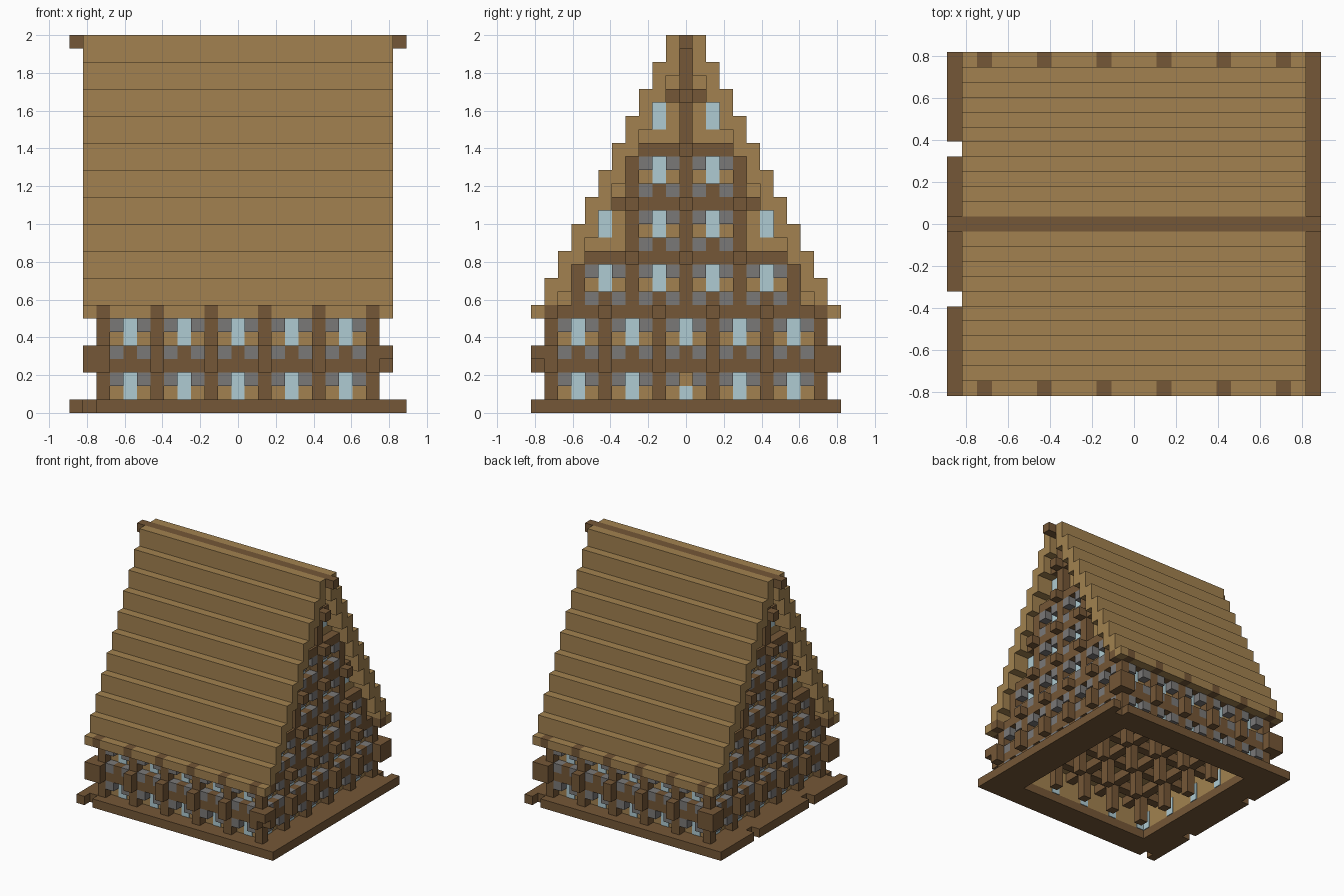
import bpy, bmesh

cube = bpy.data.objects.get("Cube")
if cube:
    bpy.data.objects.remove(cube, do_unlink=True)

U = 2 / 28          # one block


def material(name, rgb):
    m = bpy.data.materials.new(name)
    m.use_nodes = True
    m.diffuse_color = (*rgb, 1)
    m.node_tree.nodes["Principled BSDF"].inputs["Base Color"].default_value = (*rgb, 1)
    return m


TAN = material("light_wood", (0.36, 0.222, 0.08))
BROWN = material("dark_wood", (0.178, 0.096, 0.038))
GREY = material("stone", (0.195, 0.19, 0.187))
GLASS = material("pale_glass", (0.43, 0.6, 0.65))

parts = {}


def box(part, mat, xs, ys, zs, pad=(0, 0)):
    """Add a block spanning inclusive block indices; pad thickens x and y."""
    bm = parts.setdefault(part, (bmesh.new(), mat))[0]
    lo = [min(xs) - .5 - pad[0], min(ys) - .5 - pad[1], min(zs)]
    hi = [max(xs) + .5 + pad[0], max(ys) + .5 + pad[1], max(zs) + 1]
    for v in bmesh.ops.create_cube(bm, size=1)["verts"]:
        v.co = [U * (hi[i] if v.co[i] > 0 else lo[i]) for i in range(3)]


class Side:
    """One wall, addressed by position along it, depth outwards and height."""

    def __init__(self, name, gable, sign):
        self.name, self.gable, self.sign = name, gable, sign

    def put(self, part, mat, along, depth, zs, pad=0):
        out = [self.sign * depth]
        if self.gable:
            box(f"{self.name}_{part}", mat, out, along, zs, (pad, 0))
        else:
            box(f"{self.name}_{part}", mat, along, out, zs, (0, pad))

    def window(self, c, z, sill=True, stones=True, tall=True):
        self.put("window_glass", GLASS, [c], 9, [z, z + 1 if tall else z], .08)
        for a in (c - 1, c + 1):
            if stones:
                self.put("corner_stones", GREY, [a], 10, [z + 1])
            if sill:
                self.put("corner_stones", GREY, [a], 10, [z - 1])
        if sill:
            self.put("window_sills", BROWN, [c], 10, [z - 1])


LOWER_POSTS = (-10, -6, -2, 2, 6, 10)
LOWER_WINDOWS = (-8, -4, 0, 4, 8)

sides = [Side("front", False, -1), Side("back", False, 1),
         Side("left", True, 1), Side("right", True, -1)]

for s in sides:
    # Ground storey: panel, posts, beams, beam ends and windows
    s.put("wall_panel", TAN, [-9, 9], 9, [1, 7])
    for a in LOWER_POSTS:
        s.put("posts", BROWN, [a], 10, [1, 7])
        s.put("beam_ends", BROWN, [a], 11, [3, 4])
        s.put("beam_ends", BROWN, [a], 11, [7])
    for z in (3, 7):
        s.put("beams", BROWN, [-10, 10], 10, [z])
    for c in LOWER_WINDOWS:
        s.window(c, 1, sill=False, tall=not (s.name == "left" and c == 0))
        s.window(c, 5)

    if not s.gable:
        continue
    # Gable: stepped panel, posts, tie beams, beam ends and windows
    for a in range(-9, 10):
        s.put("gable_panel", TAN, [a], 9, [8, 26 - 2 * abs(a)])
    for a in (-8, -4, 0, 4, 8):
        s.put("gable_posts", BROWN, [a], 10, [8, 26 - 2 * abs(a)])
    for z in (11, 15, 19, 23):
        reach = (26 - z) // 2
        s.put("gable_beams", BROWN, [-reach, reach], 10, [z])
        for a in (-4, 0, 4):
            if abs(a) <= reach:
                s.put("gable_beam_ends", BROWN, [a], 11, [z])
    for m in (-1, 1):
        for z in (9, 13, 17):
            s.window(2 * m, z)
        s.window(6 * m, 9)
        s.window(6 * m, 13, sill=False, stones=False)
        s.window(2 * m, 21, sill=False, stones=False)

# Corner blocks joining the beam ends; one corner has only the upper block
for x in (-11, 11):
    for y in (-11, 11):
        box("corner_blocks", BROWN, [x], [y], [4] if x > 0 > y else [3, 4])

# Base frame with small notches
for m in (-1, 1):
    box("base_frame", BROWN, [9 * m, 11 * m], [-10, 10], [0])
    box("base_frame", BROWN, [-8, 8], [9 * m, 10 * m], [0])
    box("base_frame", BROWN, [-10 * m, 11 * m], [-11 * m], [0])
    box("base_frame", BROWN, [-12], [6 * m, 11 * m], [0])
box("base_frame", BROWN, [-12], [-4, 4], [0])
box("base_frame", BROWN, [12], [-11, 11], [0])

# Ceiling over the hollow ground storey, its joists and inner pillars
box("ceiling", TAN, [-8, 8], [-8, 8], [4])
for a in (-6, -2, 2, 6):
    box("joists", BROWN, [a], [-8, 8], [3])
    box("joists", BROWN, [-8, 8], [a], [3])
    for b in (-6, -2, 2, 6):
        box("inner_pillars", BROWN, [a], [b], [0, 2])

# Stepped roof courses, with eaves broken by the beam ends
for m in (-1, 1):
    for k in range(10):
        box("roof_courses", TAN, [-11, 11], [m * (10 - k)], [max(8, 7 + 2 * k), 9 + 2 * k])
    for a in (-11, 11):
        box("eaves", TAN, [a], [11 * m], [7])
    for a in LOWER_POSTS[:-1]:
        box("eaves", TAN, [a + 1, a + 3], [11 * m], [7])

# Ridge beam
box("ridge_beam", BROWN, [-12, 12], [0], [27])

for name, (bm, mat) in parts.items():
    mesh = bpy.data.meshes.new(name)
    bmesh.ops.recalc_face_normals(bm, faces=bm.faces)
    bm.to_mesh(mesh)
    bm.free()
    mesh.materials.append(mat)
    bpy.context.scene.collection.objects.link(bpy.data.objects.new(name, mesh))
